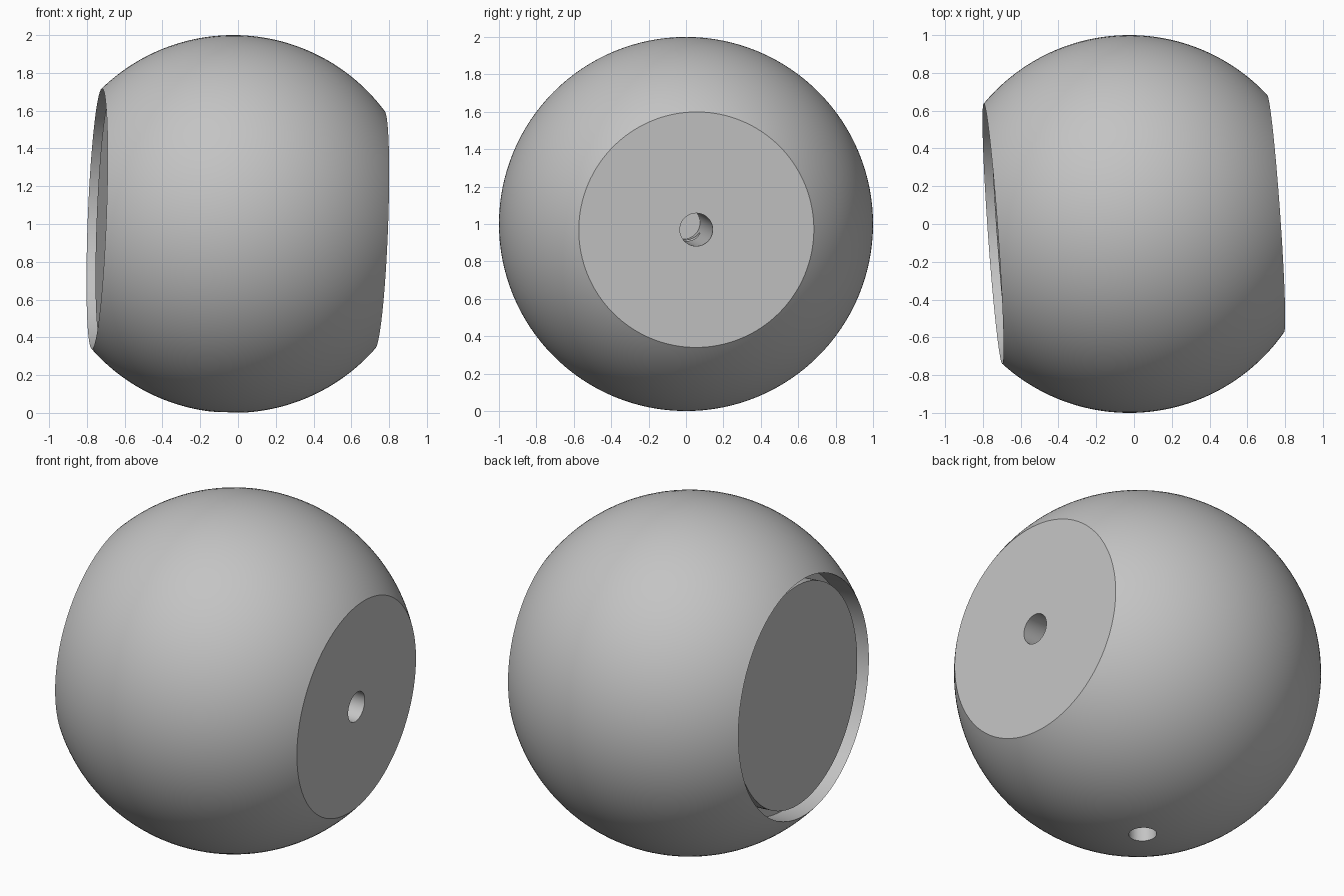
import bpy, bmesh
from math import acos, cos, sin, pi, radians
from mathutils import Matrix, Vector

if "Cube" in bpy.data.objects:
    bpy.data.objects.remove(bpy.data.objects["Cube"])

# Single plain grey
GREY = (0.55, 0.55, 0.55, 1)
grey = bpy.data.materials.new("plain grey")
grey.use_nodes = True
grey.diffuse_color = GREY
grey.node_tree.nodes["Principled BSDF"].inputs["Base Color"].default_value = GREY

# Slightly tilted main axis, running from the recess to the flat face
CENTRE = Vector((-0.025, 0, 1))
axis = Vector((0.9967, 0.071, -0.039)).normalized()
up = (Vector((0, 0, 1)) - axis * axis.z).normalized()
side = up.cross(axis)
FRAME = Matrix.Translation(CENTRE) @ Matrix((axis, side, up)).transposed().to_4x4()


def lathe(name, profile, steps):
    """Revolve (distance along axis, radius) points around local x."""
    bm = bmesh.new()
    verts = [bm.verts.new((a, 0, r)) for a, r in profile]
    edges = [bm.edges.new(pair) for pair in zip(verts, verts[1:])]
    bmesh.ops.spin(bm, geom=verts + edges, cent=(0, 0, 0), axis=(1, 0, 0),
                   angle=2 * pi, steps=steps, use_merge=True)
    bmesh.ops.remove_doubles(bm, verts=bm.verts, dist=1e-5)
    bmesh.ops.recalc_face_normals(bm, faces=bm.faces)
    mesh = bpy.data.meshes.new(name)
    bm.to_mesh(mesh)
    bm.free()
    mesh.materials.append(grey)
    obj = bpy.data.objects.new(name, mesh)
    bpy.context.collection.objects.link(obj)
    return obj


# Ball with a grooved recess on one end, a flat and a blind bore on the other
RIM, FLAT, PLUG, BORE, PORT = 0.69, 0.63, 0.64, 0.088, 0.076
start, end = pi - acos((1 - RIM ** 2) ** 0.5), acos((1 - FLAT ** 2) ** 0.5)
ARC = 72
arc = [start + (end - start) * i / ARC for i in range(ARC + 1)]
rim_x, flat_x = cos(start), cos(end)
plug_x, groove_x, bore_end = rim_x + 0.044, rim_x + 0.14, -0.18
profile = [(plug_x, 0), (plug_x, PLUG), (groove_x, PLUG), (groove_x, RIM)]
profile += [(cos(t), sin(t)) for t in arc]
profile += [(flat_x, BORE), (bore_end, BORE), (bore_end, 0)]
ball = lathe("ball_body", profile, 128)
ball.matrix_world = FRAME

# Port rising from the underside into the bore
cutter = lathe("port_cutter", [(0, 0), (0, PORT), (1.2, PORT), (1.2, 0)], 48)
cutter.matrix_world = FRAME @ Matrix.Rotation(pi / 2, 4, "Y")
cutter.hide_render = True
cut = ball.modifiers.new("port", "BOOLEAN")
cut.operation = "DIFFERENCE"
cut.solver = "EXACT"
cut.object = cutter

bpy.ops.object.select_all(action="DESELECT")
ball.select_set(True)
bpy.context.view_layer.objects.active = ball
bpy.ops.object.modifier_apply(modifier="port")
bpy.data.objects.remove(cutter)
bpy.ops.object.shade_smooth_by_angle(angle=radians(25))
